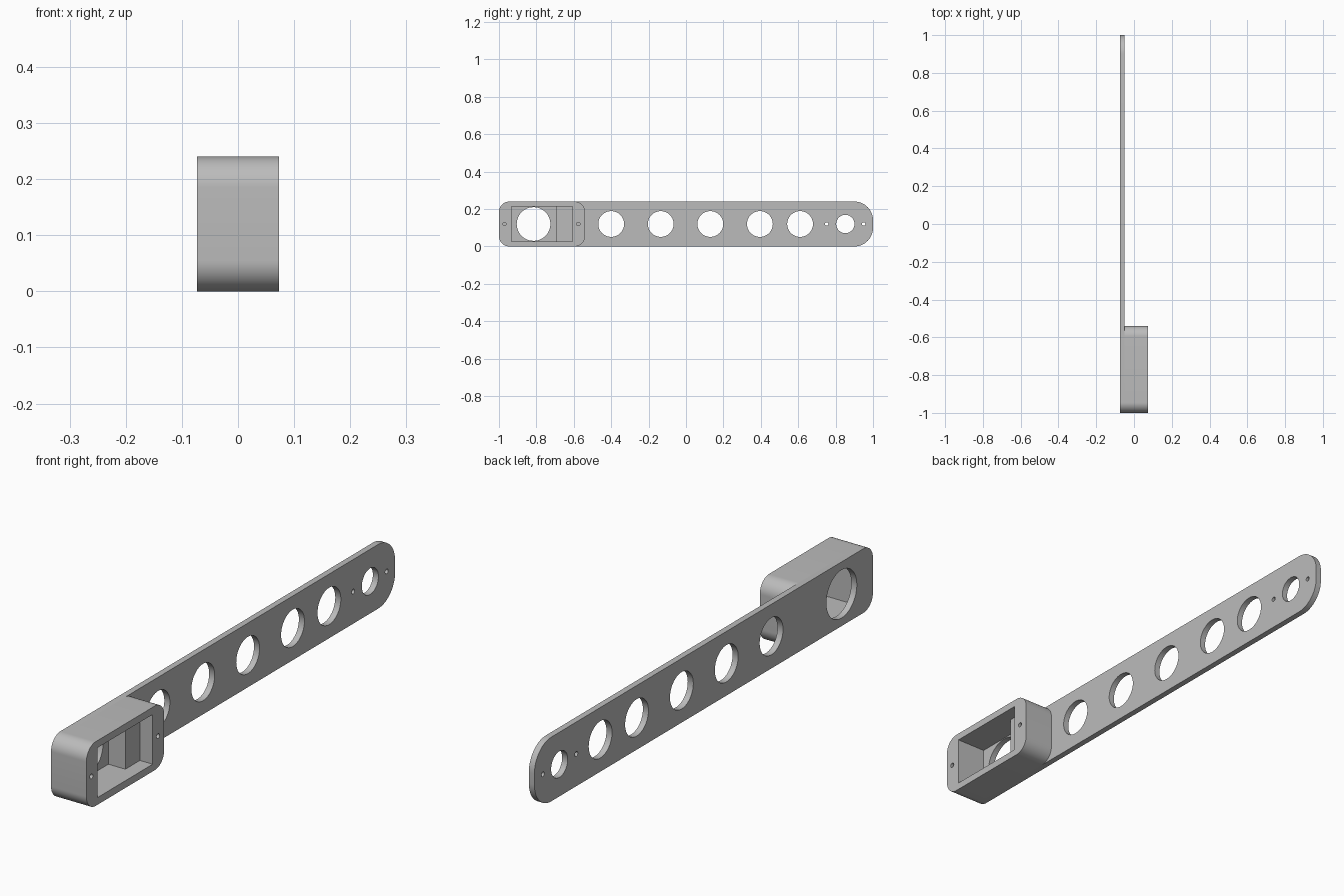
import bpy
import bmesh
import math
from mathutils import Matrix

cube = bpy.data.objects.get("Cube")
if cube:
    bpy.data.objects.remove(cube, do_unlink=True)

HEIGHT = 0.24
MID = HEIGHT / 2
BACK, SEAT, FACE = -0.073, -0.05, 0.073   # x of plate back, plate front, housing face

grey = bpy.data.materials.new("neutral grey")
grey.use_nodes = True
colour = (0.5, 0.5, 0.5, 1)
grey.diffuse_color = colour
grey.node_tree.nodes["Principled BSDF"].inputs["Base Color"].default_value = colour


def rounded_outline(y0, y1, z0, z1, r_front, r_rear, steps=16):
    """Counter-clockwise rounded rectangle in the YZ plane."""
    corners = [(y1 - r_rear, z0 + r_rear, r_rear, -90), (y1 - r_rear, z1 - r_rear, r_rear, 0),
               (y0 + r_front, z1 - r_front, r_front, 90), (y0 + r_front, z0 + r_front, r_front, 180)]
    points = []
    for cy, cz, r, start in corners:
        for i in range(steps + 1):
            a = math.radians(start + 90 * i / steps)
            points.append((cy + r * math.cos(a), cz + r * math.sin(a)))
    return points


def prism(name, outline, x0, x1):
    """Extrude a YZ outline along x."""
    bm = bmesh.new()
    face = bm.faces.new([bm.verts.new((x0, y, z)) for y, z in outline])
    new = bmesh.ops.extrude_face_region(bm, geom=[face])["geom"]
    bmesh.ops.translate(bm, vec=(x1 - x0, 0, 0),
                        verts=[v for v in new if isinstance(v, bmesh.types.BMVert)])
    bmesh.ops.recalc_face_normals(bm, faces=bm.faces)
    return finish(name, bm)


def finish(name, bm):
    mesh = bpy.data.meshes.new(name)
    bm.to_mesh(mesh)
    bm.free()
    mesh.materials.append(grey)
    obj = bpy.data.objects.new(name, mesh)
    bpy.context.collection.objects.link(obj)
    return obj


def add_drill(bm, y, radius, x0, x1, sides=48):
    """Cylinder along x at mid height."""
    place = Matrix.Translation(((x0 + x1) / 2, y, MID)) @ Matrix.Rotation(math.pi / 2, 4, "Y")
    bmesh.ops.create_cone(bm, cap_ends=True, segments=sides, radius1=radius,
                          radius2=radius, depth=x1 - x0, matrix=place)


def cut(target, cutter):
    """Apply a boolean difference, then drop the cutter."""
    cutter.hide_render = True
    mod = target.modifiers.new("cut", "BOOLEAN")
    mod.operation = "DIFFERENCE"
    mod.solver = "EXACT"
    mod.object = cutter
    bpy.ops.object.select_all(action="DESELECT")
    bpy.context.view_layer.objects.active = target
    target.select_set(True)
    bpy.ops.object.modifier_apply(modifier=mod.name)
    bpy.data.objects.remove(cutter, do_unlink=True)


def box_outline(y0, y1, z0, z1):
    return [(y0, z0), (y1, z0), (y1, z1), (y0, z1)]


# Long arm plate with lightening, motor and screw holes
plate = prism("arm_plate", rounded_outline(-1, 1, 0, HEIGHT, 0.055, 0.1), BACK, SEAT)
holes = bmesh.new()
add_drill(holes, -0.815, 0.09, -0.1, 0)
for y in (-0.4, -0.135, 0.13, 0.395, 0.61):
    add_drill(holes, y, 0.069, -0.1, 0)
add_drill(holes, 0.852, 0.049, -0.1, 0)
for y in (0.752, 0.95):
    add_drill(holes, y, 0.009, -0.1, 0, 20)
cut(plate, finish("plate_drills", holes))

# Housing with a stepped pocket and two blind screw holes
housing = prism("housing", rounded_outline(-1, -0.54, 0, HEIGHT, 0.055, 0.055), SEAT, FACE)
cut(housing, prism("deep_pocket", box_outline(-0.934, -0.694, 0.027, 0.213), -0.1, 0.1))
cut(housing, prism("shallow_pocket", box_outline(-0.8, -0.608, 0.027, 0.213), 0.02, 0.1))
screws = bmesh.new()
for y in (-0.97, -0.576):
    add_drill(screws, y, 0.009, 0.0, 0.1, 20)
cut(housing, finish("screw_drills", screws))

# Smooth the curves, keep the edges sharp
for obj in (plate, housing):
    bpy.ops.object.select_all(action="DESELECT")
    bpy.context.view_layer.objects.active = obj
    obj.select_set(True)
    bpy.ops.object.shade_smooth_by_angle(angle=math.radians(30))
